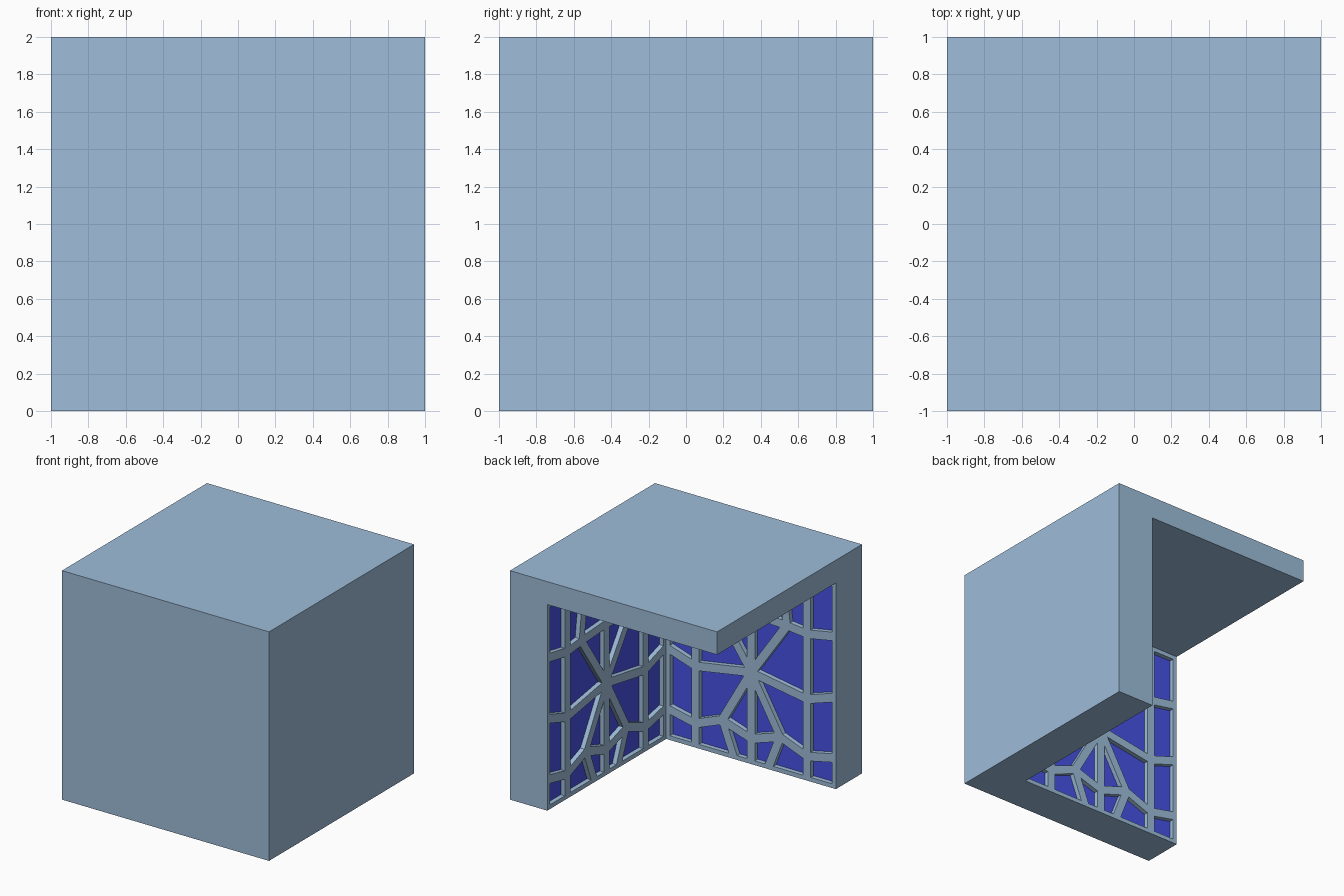
import bpy, bmesh
from mathutils import Vector

if "Cube" in bpy.data.objects:
    bpy.data.objects.remove(bpy.data.objects["Cube"])


def material(name, rgb):
    m = bpy.data.materials.new(name)
    m.diffuse_color = (*rgb, 1)
    m.use_nodes = True
    m.node_tree.nodes["Principled BSDF"].inputs["Base Color"].default_value = m.diffuse_color
    return m


steel = material("steel blue", (0.342, 0.51, 0.70))
glass = material("deep blue pane", (0.063, 0.084, 0.78))

INNER, THICK, TOP, MID = 0.64, 0.36, 1.80, 0.82
BAR, RECESS = 0.037, 0.04

# Half of the window lattice: distance from the wall's middle, height
NODES = {
    "B0": (0, 0), "B1": (.16, 0), "B2": (.54, 0), "B3": (MID, 0),
    "L0": (0, .22), "L1": (.28, .31), "L2": (.54, .21), "L3": (MID, .27),
    "M0": (0, .80), "M2": (.54, .71), "M3": (MID, .80),
    "U0": (0, 1.32), "U1": (.345, 1.30), "U2": (.54, 1.28), "U3": (MID, 1.33),
    "T0": (0, TOP), "T1": (.28, TOP), "T2": (.54, TOP), "T3": (MID, TOP),
}
CELLS = ["B0 B1 L1 L0", "B1 B2 L2 L1", "B2 B3 L3 L2",
         "L0 L1 M0", "L1 L2 M2 M0", "L2 L3 M3 M2",
         "M0 U1 U0", "M0 M2 U2 U1", "M2 M3 U3 U2",
         "U0 U1 T1 T0", "U1 U2 T2 T1", "U2 U3 T3 T2"]


def finish(bm, name, mats):
    mesh = bpy.data.meshes.new(name)
    bm.to_mesh(mesh)
    bm.free()
    for m in mats:
        mesh.materials.append(m)
    ob = bpy.data.objects.new(name, mesh)
    bpy.context.collection.objects.link(ob)
    return ob


def wall(name, place):
    """Solid wall whose inner face carries the recessed panes.
    place(t, d, z): t along the wall from the inner corner, d depth."""
    bm = bmesh.new()
    verts = {}

    def vert(key, side):
        d, z = NODES[key]
        k = (key, side if d else 0)
        if k not in verts:
            verts[k] = bm.verts.new(place(MID + side * d, 0, z))
        return verts[k]

    for side in (-1, 1):
        for cell in CELLS:
            bm.faces.new([vert(k, side) for k in cell.split()])
    panes = bm.faces[:]
    # thickness, with a mitre at the corner where the two walls meet
    corner = {v.co.copy().freeze() for (k, s), v in verts.items()
              if NODES[k][0] == MID and s == -1}
    res = bmesh.ops.extrude_face_region(bm, geom=panes, use_keep_orig=True)
    back = Vector(place(0, THICK, 0)) - Vector(place(0, 0, 0))
    mitre = Vector(place(-THICK, 0, 0)) - Vector(place(0, 0, 0))
    for v in [g for g in res["geom"] if isinstance(g, bmesh.types.BMVert)]:
        at_corner = v.co.copy().freeze() in corner
        v.co += back + (mitre if at_corner else Vector())
    bmesh.ops.recalc_face_normals(bm, faces=bm.faces[:])
    # bars around each pane, then push the panes in
    bmesh.ops.inset_individual(bm, faces=panes, thickness=BAR, use_even_offset=True)
    bmesh.ops.inset_individual(bm, faces=panes, thickness=0, depth=-RECESS)
    for f in panes:
        f.material_index = 1
    return finish(bm, name, [steel, glass])


# Two window walls
wall("front_wall", lambda t, d, z: (INNER - t, -INNER - d, z))
wall("right_wall", lambda t, d, z: (INNER + d, t - INNER, z))

# Roof slab
bm = bmesh.new()
bmesh.ops.create_cube(bm, size=1)
for v in bm.verts:
    v.co = (v.co.x * 2, v.co.y * 2, TOP if v.co.z < 0 else 2)
finish(bm, "roof_slab", [steel])
